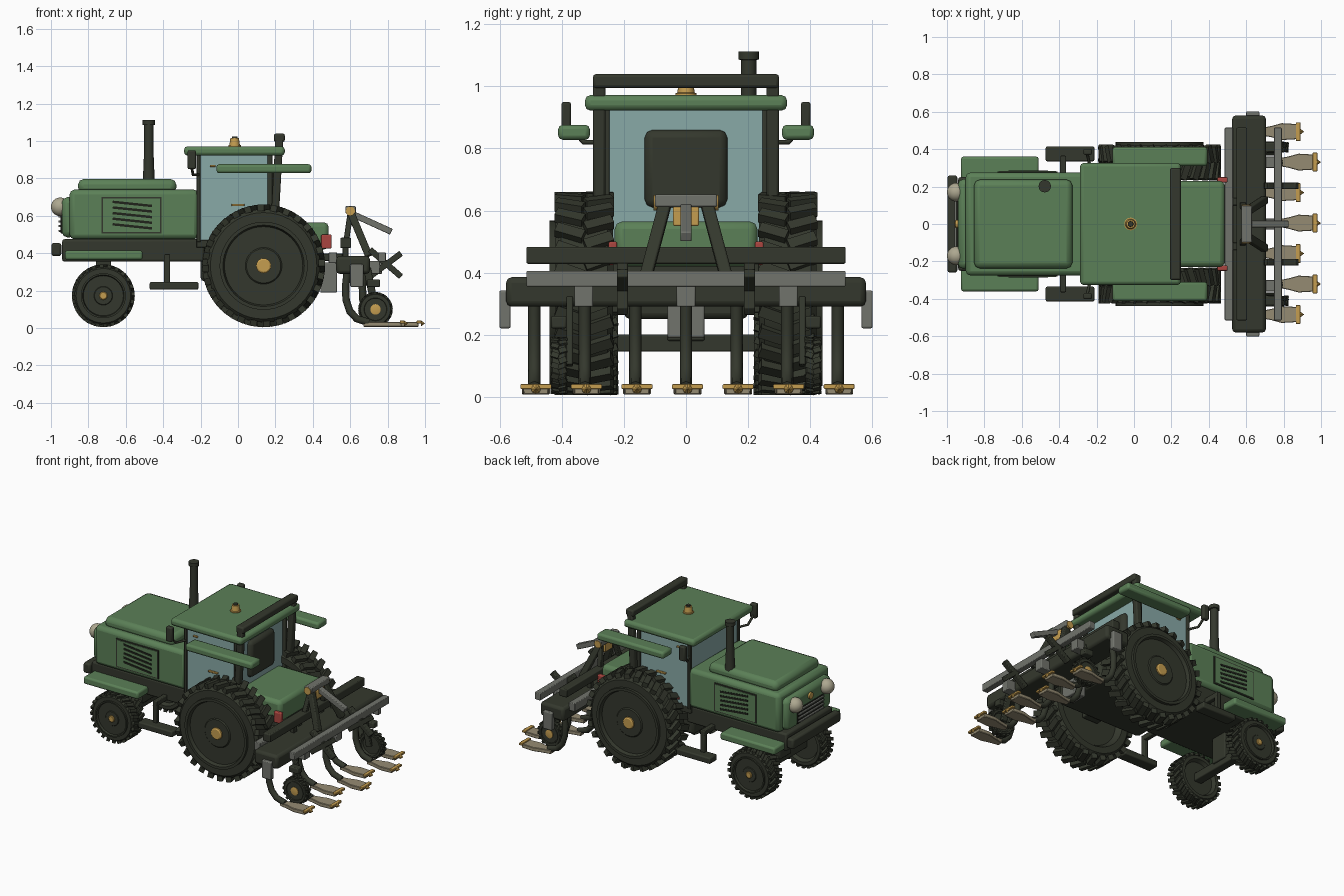
import bpy, bmesh, math
from mathutils import Vector, Matrix

if "Cube" in bpy.data.objects:
    bpy.data.objects.remove(bpy.data.objects["Cube"])

COLOURS = {
    "green": (0.105, 0.215, 0.095), "dark": (0.034, 0.039, 0.026),
    "black": (0.014, 0.016, 0.011), "glass": (0.25, 0.40, 0.39),
    "grey": (0.165, 0.172, 0.15), "beige": (0.30, 0.26, 0.17),
    "orange": (0.56, 0.34, 0.08), "red": (0.40, 0.06, 0.05),
    "cream": (0.42, 0.39, 0.28)}
MATS = {}
for n, c in COLOURS.items():
    MATS[n] = bpy.data.materials.new(n)
    MATS[n].diffuse_color = (*c, 1)


def finish(name, bm, mat, bevel=0.0, seg=2):
    bmesh.ops.recalc_face_normals(bm, faces=bm.faces)
    me = bpy.data.meshes.new(name)
    bm.to_mesh(me)
    bm.free()
    me.materials.append(MATS[mat])
    ob = bpy.data.objects.new(name, me)
    bpy.context.collection.objects.link(ob)
    if bevel:
        m = ob.modifiers.new("bevel", "BEVEL")
        m.width, m.segments = bevel, seg
    bpy.ops.object.select_all(action='DESELECT')
    ob.select_set(True)
    bpy.context.view_layer.objects.active = ob
    bpy.ops.object.shade_smooth_by_angle(angle=math.radians(35))
    return ob


def box(name, xs, ys, zs, mat, bevel=0.006, pair=False):
    # axis-aligned box from ranges; pair adds the copy at -y
    for s in ((1, -1) if pair else (1,)):
        bm = bmesh.new()
        bmesh.ops.create_cube(bm, size=1)
        for v in bm.verts:
            v.co = [r[0] + (r[1] - r[0]) * (c + 0.5) for r, c in zip((xs, ys, zs), v.co)]
            v.co.y *= s
        finish(name, bm, mat, bevel)


def bar(name, a, b, w, h, mat, bevel=0.004):
    # rectangular bar between two points, w across and h deep
    a, b = Vector(a), Vector(b)
    d = b - a
    side = Vector((0, 1, 0)) if abs(d.normalized().y) < 0.9 else Vector((1, 0, 0))
    up = d.cross(side).normalized()
    side = up.cross(d).normalized()
    bm = bmesh.new()
    bmesh.ops.create_cube(bm, size=1)
    for v in bm.verts:
        c = v.co.copy()
        v.co = (a + b) / 2 + d * c.x + side * w * c.y + up * h * c.z
    return finish(name, bm, mat, bevel)


def lathe(name, prof, loc, mat, axis="z", flip=1, seg=32):
    # revolve (radius, height) points round an axis
    bm = bmesh.new()
    rings = []
    for r, h in prof:
        ring = []
        for i in range(seg if r > 0 else 1):
            t = 2 * math.pi * i / seg
            u, w = r * math.cos(t), r * math.sin(t)
            p = {"z": (u, w, h * flip), "y": (u, h * flip, w), "x": (h * flip, u, w)}[axis]
            ring.append(bm.verts.new(Vector(p) + Vector(loc)))
        rings.append(ring)
    for p, q in zip(rings, rings[1:]):
        for i in range(seg):
            j = (i + 1) % seg
            f = [p[i % len(p)], p[j % len(p)], q[j % len(q)], q[i % len(q)]]
            bm.faces.new(list(dict.fromkeys(f)))
    return finish(name, bm, mat)


def tube(name, pts, r, mat):
    cu = bpy.data.curves.new(name, 'CURVE')
    cu.dimensions, cu.bevel_depth, cu.bevel_resolution, cu.use_fill_caps = '3D', r, 2, True
    sp = cu.splines.new('POLY')
    sp.points.add(len(pts) - 1)
    for p, c in zip(sp.points, pts):
        p.co = (*c, 1)
    cu.materials.append(MATS[mat])
    ob = bpy.data.objects.new(name, cu)
    bpy.context.collection.objects.link(ob)
    bpy.ops.object.select_all(action='DESELECT')
    ob.select_set(True)
    bpy.context.view_layer.objects.active = ob
    bpy.ops.object.convert(target='MESH')


def lugs(name, loc, r0, r1, width, n, flip):
    # two staggered rows of slanted tread blocks
    bm = bmesh.new()
    thick = 2 * math.pi * r1 / n * 0.5
    for k in range(2 * n):
        row = 1 if k % 2 else -1
        m = (Matrix.Translation(loc) @ Matrix.Rotation(math.pi * k / n, 4, 'Y')
             @ Matrix.Translation((0, row * width / 4, (r0 + r1) / 2))
             @ Matrix.Rotation(row * 0.35, 4, 'Z')
             @ Matrix.Diagonal((thick, width * 0.5, r1 - r0, 1)))
        bmesh.ops.create_cube(bm, size=1, matrix=m)
    finish(name, bm, "dark")


def wheel(name, x, y, z, R, w, hub, n, s):
    h = w / 2
    prof = [(0, -.6 * h), (.66 * R, -.6 * h), (.74 * R, -h), (.87 * R, -h), (.925 * R, -.8 * h),
            (.925 * R, .8 * h), (.87 * R, h), (.72 * R, h), (.72 * R, 1.2 * h), (.665 * R, 1.2 * h),
            (.64 * R, .95 * h), (.3 * R, .95 * h), (.28 * R, 1.02 * h), (0, 1.02 * h)]
    lathe(name + "_tyre", prof, (x, s * y, z), "dark", "y", s, 48)
    lugs(name + "_tread", (x, s * y, z), .9 * R, R, w, n, s)
    lathe(name + "_hub", [(0, 0), (hub, 0), (hub, 1.12 * h), (.8 * hub, 1.18 * h), (0, 1.18 * h)],
          (x, s * y, z), "orange", "y", s, 20)


# Wheels and axles
for s in (1, -1):
    wheel("rear_wheel", .137, .328, .333, .327, .186, .04, 28, s)
    wheel("front_wheel", -.72, .28, .173, .167, .12, .022, 24, s)
box("front_axle", (-.75, -.69), (-.25, .25), (.145, .2), "dark")
box("front_axle_post", (-.76, -.68), (-.06, .06), (.18, .38), "dark")
box("rear_axle", (.08, .2), (-.26, .26), (.27, .39), "dark")

# Chassis and body
box("chassis", (-.94, -.18), (-.25, .25), (.355, .475), "dark", .012)
box("gearbox", (-.2, .44), (-.2, .2), (.25, .46), "dark", .02)
box("rear_body", (-.2, .485), (-.23, .23), (.42, .565), "green", .025)
box("front_bumper", (-.997, -.945), (-.26, .26), (.385, .455), "dark", .012)
box("front_fender", (-.925, -.51), (.22, .36), (.365, .415), "green", .012, True)
box("hood", (-.9, -.21), (-.275, .275), (.475, .74), "green", .025)
box("hood_top", (-.855, -.33), (-.237, .237), (.72, .797), "green", .03)
box("hood_nose", (-.942, -.87), (-.24, .24), (.485, .7), "green", .03)

# Grille, lamps and hood vents
box("grille", (-.948, -.93), (-.14, .14), (.505, .605), "black", .003)
for i in range(4):
    z = .515 + i * .025
    box("grille_bar", (-.96, -.945), (-.135, .135), (z, z + .01), "grey", .002)
dome = [(.05 * math.cos(math.radians(a)), .05 * math.sin(math.radians(a))) for a in range(-90, 90, 15)]
dome = [(0, -.05)] + dome[1:] + [(0, .05)]
for s in (1, -1):
    lathe("headlight", dome, (-.95, s * .17, .648), "cream", "x")
    y = s * .276
    bar("vent_rim", (-.73, y, .603), (-.41, y, .603), .01, .195, "dark", 0)
    bar("vent_panel", (-.722, s * .278, .603), (-.418, s * .278, .603), .012, .18, "green", 0)
    for i in range(5):
        z = .675 - i * .03
        bar("vent_slit", (-.67, s * .282, z), (-.46, s * .282, z - .022), .01, .013, "black", 0)
lathe("centre_lamp", [(0, 0), (.022, 0), (.022, .02), (0, .026)], (-.935, 0, .648), "orange", "x", -1, 16)

# Exhaust stack
lathe("exhaust", [(0, .78), (.032, .78), (.025, .95), (.025, 1.085), (.033, 1.087), (.033, 1.112), (0, 1.112)],
      (-.477, .202, 0), "dark", "z", 1, 20)

# Cab
box("cab_glass", (-.215, .165), (-.262, .262), (.44, .93), "glass", .004)
box("cab_roof", (-.288, .25), (-.326, .326), (.922, .972), "green", .018)
box("cab_front_pillar", (-.222, -.2), (.247, .27), (.46, .93), "dark", .004, True)
box("cab_rear_pillar", (.158, .185), (.247, .27), (.46, .93), "dark", .004, True)
box("cab_sill", (-.222, .16), (.24, .268), (.43, .47), "dark", .004, True)
box("seat_back", (.1, .195), (-.133, .133), (.61, .86), "dark", .025)
box("door_handle", (-.035, .035), (.262, .276), (.652, .664), "orange", .003, True)
box("door_latch", (-.15, -.12), (.262, .274), (.862, .872), "orange", .002, True)
box("side_marker", (-.135, -.115), (.262, .272), (.505, .52), "red", .002, True)
lathe("beacon", [(0, .965), (.034, .965), (.034, .978), (.028, .98), (.023, 1.015), (0, 1.015)],
      (-.018, 0, 0), "orange", "z", 1, 20)
lathe("beacon_cap", [(0, 1.01), (.016, 1.01), (.014, 1.024), (0, 1.024)], (-.018, 0, 0), "dark", "z", 1, 16)

# Roll bar, rear fenders, mirrors, steps and tail lamps
for s in (1, -1):
    bar("roll_bar_post", (.2, s * .28, .64), (.222, s * .28, 1.03), .04, .042, "dark", .008)
    tube("mirror_arm", [(-.21, s * .262, .82), (-.24, s * .33, .82), (-.25, s * .375, .87)], .008, "dark")
box("roll_bar_top", (.192, .25), (-.3, .3), (.995, 1.04), "dark", .01)
box("rear_fender", (-.115, .392), (.31, .412), (.828, .876), "green", .014, True)
box("mirror", (-.27, -.225), (.37, .402), (.85, .95), "dark", .008, True)
box("step_plate", (-.472, -.212), (.335, .415), (.205, .247), "dark", .008, True)
box("step_post", (-.395, -.363), (.335, .365), (.22, .38), "dark", .005, True)
box("step_bracket", (-.395, -.363), (.2, .365), (.36, .395), "dark", .005, True)
box("tail_lamp", (.445, .5), (.222, .25), (.425, .5), "red", .006, True)

# Cultivator frame
box("hitch_arm", (.42, .56), (.1, .14), (.36, .4), "dark", .005, True)
box("hitch_bar", (.485, .53), (-.515, .515), (.348, .405), "grey", .004)
box("rear_bar", (.748, .79), (-.515, .515), (.355, .405), "grey", .004)
box("main_beam", (.525, .705), (-.58, .58), (.29, .385), "dark", .018)
box("upper_bar", (.547, .605), (-.515, .515), (.428, .483), "dark", .006)
box("upper_bar_stay", (.56, .59), (.2, .235), (.37, .44), "dark", .004, True)
box("end_plate", (.6, .67), (.565, .602), (.22, .342), "grey", .006, True)
box("bar_link", (.69, .76), (.3, .36), (.29, .36), "grey", .004, True)
box("centre_clamp", (.66, .77), (-.03, .03), (.29, .36), "grey", .004)
box("hitch_block", (.44, .53), (-.06, .06), (.19, .35), "grey", .006)

# Top mast with link and pins
for s in (1, -1):
    bar("mast_leg", (.7, s * .13, .385), (.598, s * .065, .63), .04, .04, "dark", .006)
    bar("mast_brace", (.575, s * .11, .44), (.6, s * .07, .61), .03, .03, "dark", .004)
    lathe("mast_pin", [(0, 0), (.025, 0), (.025, .025), (0, .025)], (.6, s * .08, .625), "orange", "y", s, 16)
    for z0, z1 in ((.275, .4), (.42, .275)):
        bar("frame_arm", (.705, s * .205, z0), (.872, s * .205, z1), .035, .032, "dark", .004)
box("mast_head", (.575, .63), (-.1, .1), (.612, .652), "grey", .005)
box("mast_collar", (.585, .63), (-.042, .042), (.55, .612), "orange", .005)
bar("top_link", (.6, 0, .615), (.82, 0, .515), .036, .034, "grey", .004)

# Depth wheels with their carriers
for s in (1, -1):
    wheel("depth_wheel", .735, .41, .1, .092, .05, .028, 16, s)
    bar("depth_wheel_arm", (.69, s * .375, .32), (.735, s * .375, .1), .02, .04, "dark")
    box("depth_wheel_mount", (.69, .76), (s * .41 - .025, s * .41 + .025), (.22, .26), "dark")

# Shanks and shares, alternately set back
for i in range(-3, 4):
    y, dx = i * .163, (.09 if i % 2 == 0 else 0)
    arc = [(.585, .31), (.575, .22), (.578, .15), (.598, .09), (.635, .05), (.7, .03)]
    tube("shank", [(x + dx, y, z) for x, z in arc], .02, "dark")
    bm = bmesh.new()
    outline = [(.67, -.018), (.735, -.03), (.79, -.045), (.875, -.04), (.875, .04), (.79, .045), (.735, .03), (.67, .018)]
    f = bm.faces.new([bm.verts.new((x + dx, y + .005 + w, .007)) for x, w in outline])
    ext = bmesh.ops.extrude_face_region(bm, geom=[f])["geom"]
    bmesh.ops.translate(bm, vec=(0, 0, .026), verts=[v for v in ext if isinstance(v, bmesh.types.BMVert)])
    finish("share", bm, "beige", .003, 1)
    box("share_edge", (.865 + dx, .89 + dx), (y - .045, y + .055), (.025, .04), "orange", .003)
    lathe("share_tip", [(0, 0), (.016, 0), (0, .022)], (.888 + dx, y + .005, .025), "orange", "x", 1, 8)

for m in bpy.data.materials:
    if m.users and not m.is_grease_pencil:
        m.use_nodes = True
        m.node_tree.nodes["Principled BSDF"].inputs["Base Color"].default_value = m.diffuse_color
